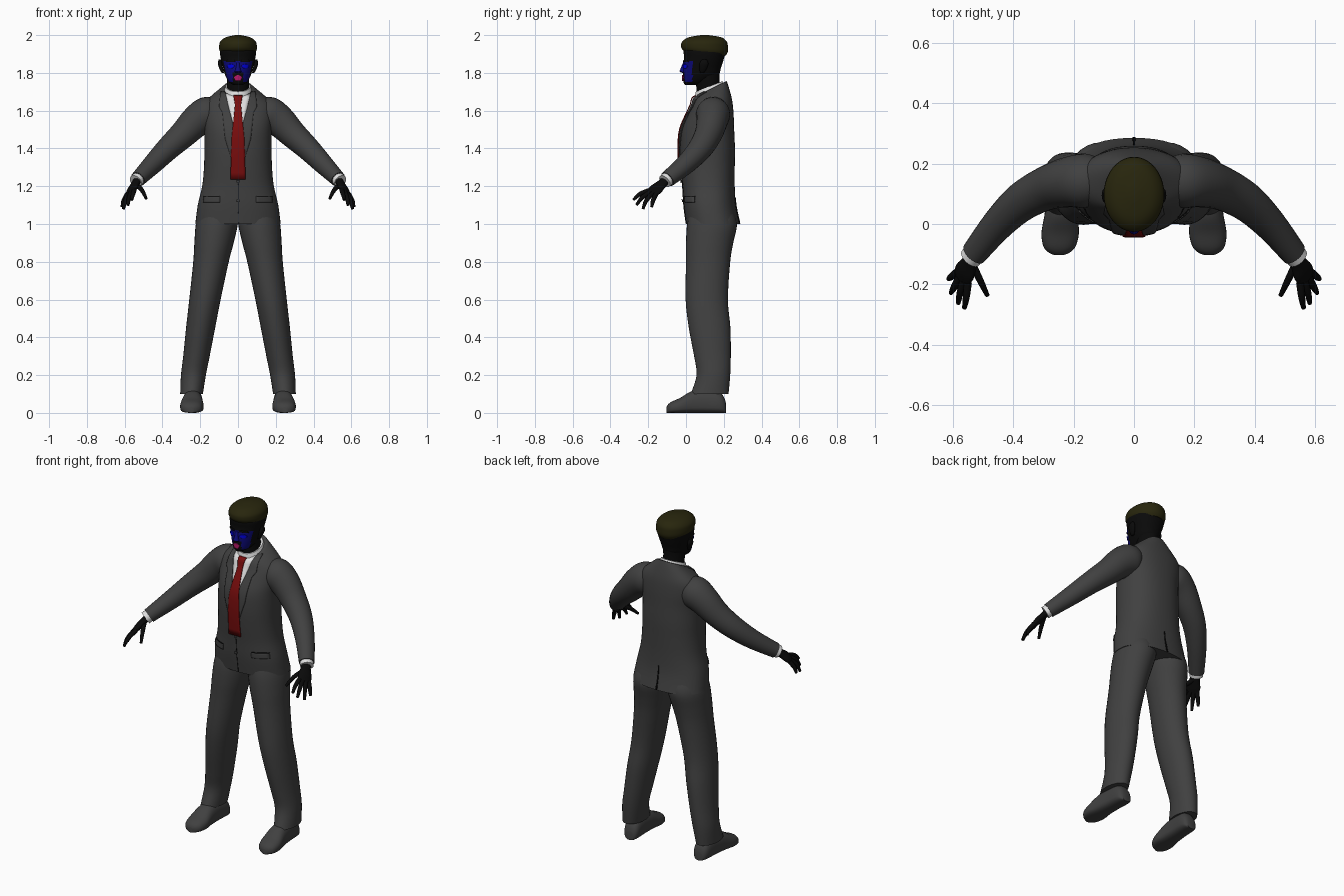
import bpy, bmesh, math
from mathutils import Vector
from mathutils.bvhtree import BVHTree

if "Cube" in bpy.data.objects:
    bpy.data.objects.remove(bpy.data.objects["Cube"])


def mat(name, *rgb):
    m = bpy.data.materials.new(name)
    m.diffuse_color = (*rgb, 1)
    m.use_nodes = True
    m.node_tree.nodes["Principled BSDF"].inputs["Base Color"].default_value = m.diffuse_color
    return m


SUIT = mat("charcoal cloth", 0.052, 0.052, 0.052)
SKIN = mat("black skin", 0.003, 0.003, 0.003)
HAIR = mat("dark olive hair", 0.021, 0.019, 0.004)
WHITE = mat("white shirt", 0.75, 0.75, 0.75)
RED = mat("red tie", 0.19, 0.004, 0.004)
BLUE = mat("deep blue face", 0.004, 0.003, 0.2)
EYE = mat("bright blue eye", 0.0, 0.0, 0.75)
PINK = mat("pink lips", 0.45, 0.01, 0.14)


def spline(rows, steps):
    """Catmull-Rom interpolation of number rows."""
    out = []
    for i in range(len(rows) - 1):
        a, b = rows[max(i - 1, 0)], rows[i]
        c, d = rows[i + 1], rows[min(i + 2, len(rows) - 1)]
        for k in range(steps):
            t = k / steps
            out.append([0.5 * (2 * q + (r - p) * t + (2 * p - 5 * q + 4 * r - s) * t * t
                               + (3 * q - p - 3 * r + s) * t ** 3)
                        for p, q, r, s in zip(a, b, c, d)])
    return out + [list(rows[-1])]


def finish(name, bm, *mats, angle=50):
    bmesh.ops.recalc_face_normals(bm, faces=bm.faces)
    me = bpy.data.meshes.new(name)
    bm.to_mesh(me)
    bm.free()
    for m in mats:
        me.materials.append(m)
    ob = bpy.data.objects.new(name, me)
    bpy.context.collection.objects.link(ob)
    bpy.ops.object.select_all(action='DESELECT')
    ob.select_set(True)
    bpy.context.view_layer.objects.active = ob
    bpy.ops.object.shade_smooth_by_angle(angle=math.radians(angle))
    return ob


def skin_rings(name, rings, *mats):
    """Bridge closed rings and cap both ends."""
    bm = bmesh.new()
    vs = [[bm.verts.new(p) for p in r] for r in rings]
    n = len(rings[0])
    for a, b in zip(vs, vs[1:]):
        for j in range(n):
            bm.faces.new((a[j], a[(j + 1) % n], b[(j + 1) % n], b[j]))
    bm.faces.new(vs[0])
    bm.faces.new(vs[-1])
    return finish(name, bm, *mats)


def oval(n, power):
    for j in range(n):
        a = 2 * math.pi * j / n
        c, s = math.cos(a), math.sin(a)
        yield (math.copysign(abs(c) ** (2 / power), c),
               math.copysign(abs(s) ** (2 / power), s))


def loft(name, secs, *mats, n=32, power=2.0, steps=4):
    """Upright loft; sections are (z, cx, cy, rx, ry, tilt)."""
    rings = [[(cx + c * rx, cy + s * ry, z + s * ry * tilt) for c, s in oval(n, power)]
             for z, cx, cy, rx, ry, tilt in spline(secs, steps)]
    return skin_rings(name, rings, *mats)


def tube(name, secs, material, ref, n=20, steps=4):
    """Tube along a path; sections are (x, y, z, ru, rv), ref gives the u axis."""
    pts = spline(secs, steps)
    rings = []
    for i, (x, y, z, ru, rv) in enumerate(pts):
        d = Vector(pts[min(i + 1, len(pts) - 1)][:3]) - Vector(pts[max(i - 1, 0)][:3])
        v = d.cross(Vector(ref)).normalized()
        u = v.cross(d).normalized()
        rings.append([Vector((x, y, z)) + u * c * ru + v * s * rv for c, s in oval(n, 2)])
    return skin_rings(name, rings, material)


def tree(ob):
    return BVHTree.FromPolygons([v.co for v in ob.data.vertices],
                                [p.vertices for p in ob.data.polygons])


def patch(name, rows, material, bvh, lift=0.003, front=True, cols=6):
    """Thin plate laid on a surface; rows are (z, x_left, x_right)."""
    way = Vector((0, 1 if front else -1, 0))
    bm, grid = bmesh.new(), []
    for (z0, l0, r0), (z1, l1, r1) in zip(rows, rows[1:]):
        for k in range(7):
            t = k / 6
            z, l, r = z0 + (z1 - z0) * t, l0 + (l1 - l0) * t, r0 + (r1 - r0) * t
            line = []
            for j in range(cols + 1):
                start = Vector((l + (r - l) * j / cols, 0, z)) - way
                hit = bvh.ray_cast(start, way)[0] or bvh.find_nearest(start)[0]
                line.append(bm.verts.new(hit - way * lift))
            grid.append(line)
    for a, b in zip(grid, grid[1:]):
        for j in range(cols):
            bm.faces.new((a[j], a[j + 1], b[j + 1], b[j]))
    bmesh.ops.remove_doubles(bm, verts=bm.verts, dist=1e-5)
    ob = finish(name, bm, material)
    m = ob.modifiers.new("thickness", 'SOLIDIFY')
    m.thickness, m.offset = 0.005, 0
    return ob


# Jacket body
jacket = loft("jacket", [
    (1.0, 0, .143, .226, .142, 0), (1.1, 0, .126, .213, .138, 0),
    (1.2, 0, .12, .19, .138, 0), (1.3, 0, .115, .18, .143, 0),
    (1.4, 0, .113, .178, .146, 0), (1.5, 0, .115, .178, .14, 0),
    (1.58, 0, .13, .186, .122, 0), (1.64, 0, .138, .178, .107, .1),
    (1.685, 0, .135, .13, .096, .25), (1.715, 0, .13, .08, .085, .5)],
    SUIT, n=48, power=2.3)
jb = tree(jacket)

# Shirt front, tie, collar
patch("shirt_front", [(1.69, -.07, .07), (1.57, -.036, .036), (1.45, -.004, .004)], WHITE, jb, .002)
patch("tie", [(1.68, -.024, .024), (1.63, -.016, .016), (1.45, -.034, .034),
              (1.235, -.04, .04)], RED, jb, .01)
loft("shirt_collar", [(1.675, 0, .125, .078, .082, .45), (1.705, 0, .124, .073, .078, .45),
                      (1.728, 0, .122, .066, .07, .4)], WHITE)

# Lapels, pockets and hem details
for s, side in ((-1, "right"), (1, "left")):
    patch(side + "_lapel", [(1.7, s * .068, s * .092), (1.62, s * .05, s * .1),
                            (1.59, s * .043, s * .082), (1.45, s * .006, s * .068),
                            (1.28, s * .004, s * .014)], SUIT, jb, .005)
    patch(side + "_pocket_flap", [(1.145, s * .095, s * .18), (1.115, s * .095, s * .185)], SUIT, jb, .004)
    patch(side + "_pocket_slit", [(1.149, s * .095, s * .18), (1.145, s * .095, s * .18)], SKIN, jb, .001)
for i, z in enumerate((1.125, 1.225)):
    patch("button_%d" % i, [(z + .008, -.004, .004), (z + .003, -.008, .008),
                            (z - .003, -.008, .008), (z - .008, -.004, .004)], SUIT, jb, .006)
patch("front_opening", [(1.235, -.001, .001), (1.002, .002, .004)], SKIN, jb, .0)
patch("back_vent", [(1.14, -.002, .002), (1.002, -.005, .005)], SKIN, jb, .001, front=False)

for s, side in ((-1, "right"), (1, "left")):
    # Sleeve, cuff
    tube(side + "_sleeve", [(s * x, y, z, a, b) for x, y, z, a, b in (
        (.11, .14, 1.59, .07, .07), (.16, .143, 1.583, .09, .092), (.22, .138, 1.545, .083, .085),
        (.29, .118, 1.475, .073, .073), (.37, .075, 1.4, .065, .063),
        (.45, .0, 1.318, .054, .053), (.53, -.098, 1.237, .044, .041))],
        SUIT, (0, 1, 0), n=24)
    tube(side + "_cuff", [(s * .518, -.084, 1.25, .038, .036),
                          (s * .542, -.113, 1.226, .038, .036)], WHITE, (0, 1, 0))
    # Hand
    ref = (-s * .04, -.05, .02)
    tube(side + "_palm", [(s * .53, -.1, 1.238, .026, .02), (s * .545, -.13, 1.21, .03, .019),
                          (s * .56, -.158, 1.185, .04, .018),
                          (s * .571, -.18, 1.163, .036, .013)], SKIN, ref)
    for finger, a, m, b in (
            ("index", (.55, -.195, 1.178), (.556, -.245, 1.158), (.562, -.278, 1.128)),
            ("middle", (.564, -.188, 1.17), (.577, -.232, 1.14), (.582, -.262, 1.1)),
            ("ring", (.577, -.175, 1.162), (.596, -.21, 1.125), (.606, -.228, 1.08)),
            ("little", (.585, -.158, 1.16), (.606, -.175, 1.122), (.614, -.182, 1.09)),
            ("thumb", (.535, -.135, 1.205), (.508, -.19, 1.178), (.486, -.236, 1.135))):
        rows = [(s * p[0], p[1], p[2], r, r) for p, r in ((a, .013), (m, .0115), (b, .0075))]
        tube(side + "_" + finger, rows, SKIN, ref, n=12)

    # Trouser leg
    loft(side + "_trouser_leg", [(z, s * cx, cy, rx, ry, 0) for z, cx, cy, rx, ry in (
        (1.08, .1, .135, .1, .11), (1.0, .112, .138, .111, .132), (.9, .127, .125, .104, .125),
        (.8, .143, .117, .094, .117), (.6, .175, .11, .083, .112), (.45, .198, .125, .077, .11),
        (.3, .22, .14, .07, .097), (.2, .236, .145, .066, .089), (.1, .246, .125, .06, .1))], SUIT)

    # Shoe, skinned heel to toe with a flat sole
    rings = []
    for y, w, h in spline([(.212, .025, .05), (.2, .04, .085), (.17, .048, .115), (.1, .05, .125),
                           (.03, .055, .115), (-.03, .062, .08), (-.075, .053, .06),
                           (-.095, .034, .045), (-.103, .015, .03)], 4):
        rings.append([(s * (.238 + .05 * (.1 - y)) + c * w, y,
                       max(.02, .42 * h) + v * (h - max(.02, .42 * h)) if v > 0
                       else max(.02, .42 * h) * (1 - abs(v) ** .6)) for c, v in oval(28, 2.3)])
    skin_rings(side + "_shoe", rings, SUIT)

# Neck and head
loft("neck", [(1.64, 0, .125, .062, .064, 0), (1.74, 0, .115, .058, .062, 0),
              (1.82, 0, .11, .062, .07, 0)], SKIN)
head = loft("head", [
    (1.735, 0, .03, .022, .034, 0), (1.752, 0, .05, .048, .064, 0), (1.79, 0, .078, .069, .093, 0),
    (1.83, 0, .086, .08, .1, 0), (1.88, 0, .096, .092, .106, 0), (1.92, 0, .1, .095, .112, 0),
    (1.96, 0, .1, .08, .09, 0), (1.985, 0, .1, .045, .055, 0)], SKIN, BLUE, n=48, power=2.15, steps=6)
for p in head.data.polygons:
    c = p.center
    if c.y < .035 and 1.752 < c.z < 1.862 and not (abs(c.x) < .028 and c.z < 1.8):
        p.material_index = 1
hb = tree(head)

# Hair cap
loft("hair", [(1.9, 0, .103, .088, .108, -.08), (1.918, 0, .1, .098, .121, -.06),
              (1.94, 0, .098, .1, .124, -.03), (1.965, 0, .098, .094, .118, 0),
              (1.988, 0, .1, .066, .088, 0), (2.0, 0, .1, .015, .02, 0)], HAIR, n=40)

# Nose, lips, eyes, brows, ears
loft("nose", [(1.8, 0, -.008, .012, .01, 0), (1.807, 0, -.016, .018, .018, 0),
              (1.82, 0, -.014, .013, .016, 0), (1.858, 0, -.006, .007, .008, 0)], BLUE, n=16)
patch("lips", [(1.788, -.008, .008), (1.776, -.022, .022), (1.758, -.012, .012)], PINK, hb)
for s, side in ((-1, "right"), (1, "left")):
    patch(side + "_eye", [(1.846, s * .03, s * .045), (1.836, s * .018, s * .058),
                          (1.824, s * .03, s * .048)], EYE, hb)
    patch(side + "_brow", [(1.868, s * .02, s * .055), (1.858, s * .014, s * .064)], SKIN, hb)
    loft(side + "_ear", [(1.8, s * .08, .085, .006, .01, 0), (1.82, s * .088, .09, .01, .019, 0),
                         (1.85, s * .096, .095, .011, .024, 0),
                         (1.872, s * .095, .097, .006, .012, 0)], SKIN, n=14)
